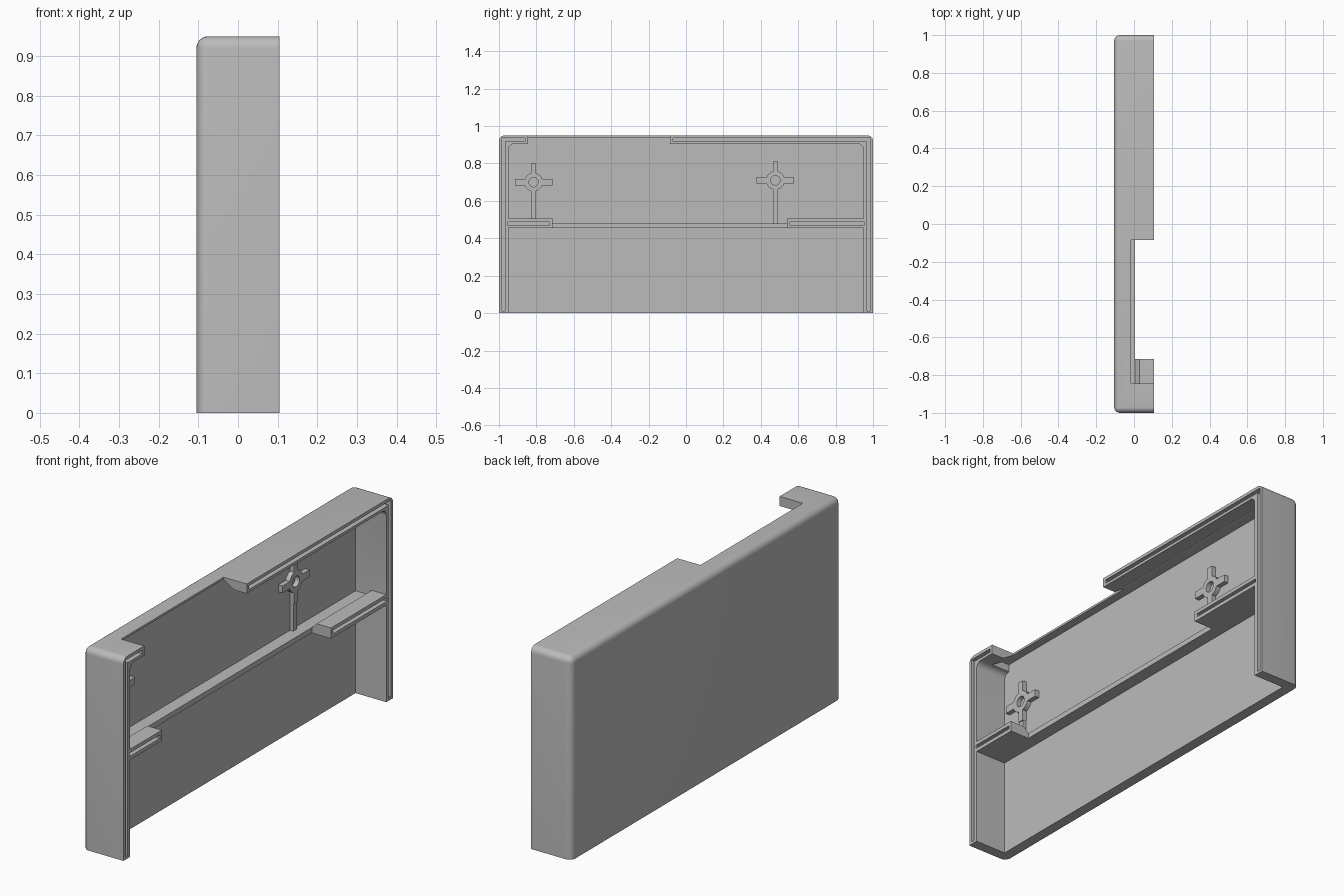
import bpy, bmesh, math
from mathutils import Vector

cube = bpy.data.objects.get("Cube")
if cube:
    bpy.data.objects.remove(cube, do_unlink=True)

grey = bpy.data.materials.new("light_grey_plastic")
grey.use_nodes = True
colour = (0.5, 0.5, 0.5, 1)
grey.diffuse_color = colour
grey.node_tree.nodes["Principled BSDF"].inputs["Base Color"].default_value = colour

FRONT, BACK, FLOOR = 0.105, -0.105, -0.055   # open rim, outer face, inner floor
HEIGHT, WALL = 0.95, 0.95


def add_mesh(name, bm):
    bmesh.ops.recalc_face_normals(bm, faces=bm.faces)
    mesh = bpy.data.meshes.new(name)
    bm.to_mesh(mesh)
    bm.free()
    mesh.materials.append(grey)
    ob = bpy.data.objects.new(name, mesh)
    bpy.context.collection.objects.link(ob)
    return ob


def prism(name, points, direction):
    """Extrude a closed outline along a vector."""
    bm = bmesh.new()
    face = bm.faces.new([bm.verts.new(p) for p in points])
    ext = bmesh.ops.extrude_face_region(bm, geom=[face])
    verts = [v for v in ext["geom"] if isinstance(v, bmesh.types.BMVert)]
    bmesh.ops.translate(bm, verts=verts, vec=Vector(direction))
    return add_mesh(name, bm)


def box(name, x, y, z):
    outline = [(x[0], y[0], z[0]), (x[0], y[1], z[0]), (x[0], y[1], z[1]), (x[0], y[0], z[1])]
    return prism(name, outline, (x[1] - x[0], 0, 0))


def disc(name, y, z, radius, x, sides=32):
    ring = [(x[0], y + radius * math.cos(math.tau * i / sides),
             z + radius * math.sin(math.tau * i / sides)) for i in range(sides)]
    return prism(name, ring, (x[1] - x[0], 0, 0))


def combine(target, tool, operation):
    mod = target.modifiers.new("combine", "BOOLEAN")
    mod.object, mod.operation, mod.solver = tool, operation, "EXACT"
    bpy.context.view_layer.update()
    graph = bpy.context.evaluated_depsgraph_get()
    mesh = bpy.data.meshes.new_from_object(target.evaluated_get(graph))
    target.modifiers.clear()
    target.data = mesh
    bpy.data.objects.remove(tool, do_unlink=True)


def finish(ob):
    bpy.ops.object.select_all(action="DESELECT")
    ob.select_set(True)
    bpy.context.view_layer.objects.active = ob
    bpy.ops.object.shade_smooth_by_angle(angle=math.radians(30))


# Outer block, rounded everywhere except along the rim and the base
shell = box("cover_shell", (BACK, FRONT), (-1, 1), (0, HEIGHT))
bm = bmesh.new()
bm.from_mesh(shell.data)
rounded = []
for e in bm.edges:
    a, b = (v.co for v in e.verts)
    on_rim = min(a.x, b.x) > 0
    on_base = max(a.z, b.z) < 0.01
    if not on_rim and not on_base:
        rounded.append(e)
bmesh.ops.bevel(bm, geom=rounded, offset=0.03, segments=6, profile=0.5, affect="EDGES")
bm.to_mesh(shell.data)
bm.free()

# Hollow interior, open at the rim and the base
combine(shell, box("cavity", (FLOOR, 0.2), (-WALL, WALL), (-0.1, 0.94)), "DIFFERENCE")

# Thickened top lip and middle shelf, each a profile run across the width
lip = [(-0.015, 0.94), (0.04, 0.905), (FRONT, 0.905), (FRONT, 0.945), (-0.015, 0.945)]
shelf = [(-0.07, 0.455), (FRONT, 0.455), (FRONT, 0.505), (0.03, 0.505), (0.005, 0.48), (-0.07, 0.48)]
for name, profile in (("top_lip", lip), ("shelf", shelf)):
    outline = [(x, -0.96, z) for x, z in profile]
    combine(shell, prism(name, outline, (0, 1.92, 0)), "UNION")

# Rounded inner corners below the lip
for side in (-1, 1):
    r = 0.03
    outline = [(FLOOR - 0.01, side * 0.96, 0.942)]
    outline.append((FLOOR - 0.01, side * 0.96, 0.905 - r))
    for i in range(7):
        t = math.pi / 2 * i / 6
        outline.append((FLOOR - 0.01, side * (WALL - r + r * math.cos(t)), 0.905 - r + r * math.sin(t)))
    outline.append((FLOOR - 0.01, side * (WALL - r), 0.942))
    combine(shell, prism("corner_fillet", outline, (FRONT - FLOOR + 0.01, 0, 0)), "UNION")

# Openings in the top wall and along the shelf
combine(shell, box("top_opening", (-0.015, 0.2), (-0.845, -0.085), (0.85, 1.1)), "DIFFERENCE")
combine(shell, box("shelf_opening", (0.005, 0.2), (-0.715, 0.54), (0.4, 0.6)), "DIFFERENCE")

# Narrow grooves sunk into the rim
depth = (FRONT - 0.025, 0.2)
grooves = [((-0.985, -0.968), (0.012, 0.935)), ((0.968, 0.985), (0.012, 0.935)),
           ((-0.98, -0.86), (0.918, 0.935)), ((-0.07, 0.98), (0.918, 0.935)),
           ((-0.955, -0.73), (0.472, 0.488)), ((0.555, 0.955), (0.472, 0.488))]
for y, z in grooves:
    combine(shell, box("groove", depth, y, z), "DIFFERENCE")
finish(shell)


# Cross-shaped screw bosses on the inner floor, each with a rib down to the shelf
def screw_boss(name, y, z):
    span = (FLOOR - 0.005, -0.033)
    boss = disc(name, y, z, 0.05, span)
    combine(boss, box("arm", span, (y - 0.1, y + 0.1), (z - 0.017, z + 0.017)), "UNION")
    combine(boss, box("arm", span, (y - 0.014, y + 0.014), (z - 0.1, z + 0.1)), "UNION")
    rib = (FLOOR - 0.005, -0.038)
    combine(boss, box("rib", rib, (y - 0.013, y + 0.013), (0.475, z)), "UNION")
    combine(boss, disc("hole", y, z, 0.025, (-0.1, 0.1)), "DIFFERENCE")
    finish(boss)


screw_boss("front_screw_boss", -0.815, 0.70)
screw_boss("rear_screw_boss", 0.478, 0.71)
